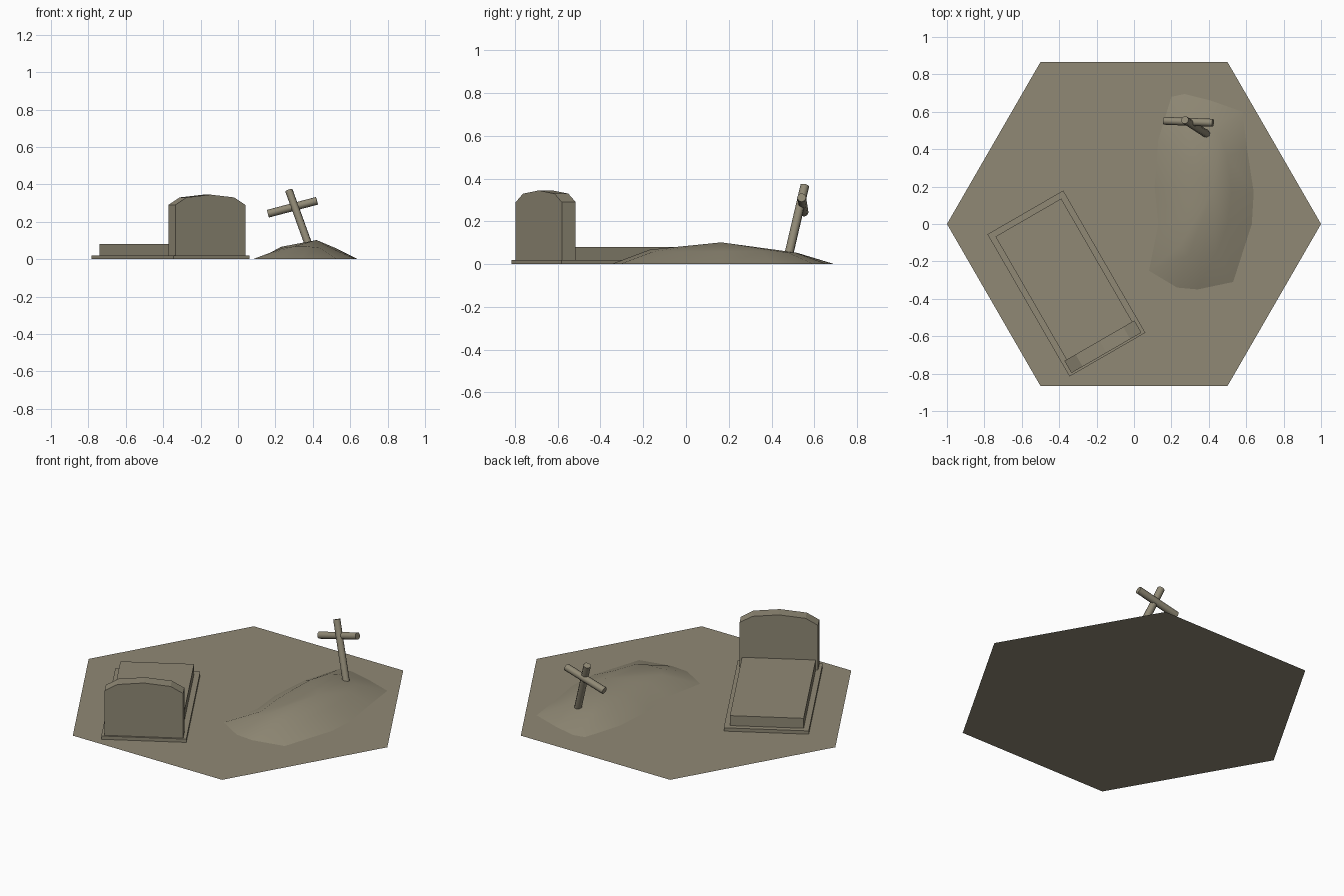
import bpy, bmesh, math
from mathutils import Vector, Matrix

if "Cube" in bpy.data.objects:
    bpy.data.objects.remove(bpy.data.objects["Cube"])

stone = bpy.data.materials.new("weathered grey brown")
stone.diffuse_color = (0.279, 0.250, 0.178, 1)
stone.use_nodes = True
stone.node_tree.nodes["Principled BSDF"].inputs["Base Color"].default_value = stone.diffuse_color


def make(name, bm, matrix=None):
    """Turn a bmesh into a named object with the shared material."""
    if matrix:
        bm.transform(matrix)
    mesh = bpy.data.meshes.new(name)
    bm.to_mesh(mesh)
    bm.free()
    mesh.materials.append(stone)
    ob = bpy.data.objects.new(name, mesh)
    bpy.context.collection.objects.link(ob)
    return ob


def smooth(ob, degrees):
    bpy.ops.object.select_all(action='DESELECT')
    ob.select_set(True)
    bpy.context.view_layer.objects.active = ob
    bpy.ops.object.shade_smooth_by_angle(angle=math.radians(degrees))


def prism(name, outline, offset, matrix):
    """Extrude a closed outline by an offset vector."""
    bm = bmesh.new()
    face = bm.faces.new([bm.verts.new(p) for p in outline])
    ext = bmesh.ops.extrude_face_region(bm, geom=[face], use_keep_orig=True)
    verts = [g for g in ext["geom"] if isinstance(g, bmesh.types.BMVert)]
    bmesh.ops.translate(bm, verts=verts, vec=offset)
    bmesh.ops.recalc_face_normals(bm, faces=bm.faces[:])
    return make(name, bm, matrix)


def slab(name, half_w, y0, y1, z0, z1, matrix):
    outline = [(-half_w, y0, z0), (half_w, y0, z0), (half_w, y1, z0), (-half_w, y1, z0)]
    return prism(name, outline, (0, 0, z1 - z0), matrix)


def stick(name, a, b, radius):
    """Eight-sided pole between two points."""
    a, b = Vector(a), Vector(b)
    bm = bmesh.new()
    bmesh.ops.create_cone(bm, cap_ends=True, segments=8, radius1=radius,
                          radius2=radius, depth=(b - a).length)
    turn = (b - a).to_track_quat('Z', 'Y').to_matrix().to_4x4()
    smooth(make(name, bm, Matrix.Translation((a + b) / 2) @ turn), 50)


# Hexagonal ground tile
bm = bmesh.new()
bmesh.ops.create_circle(bm, cap_ends=True, segments=6, radius=1)
for v in bm.verts:
    a = round(math.atan2(v.co.y, v.co.x) / math.radians(30))
    if a % 2:  # keep corners on the x axis
        bmesh.ops.rotate(bm, verts=bm.verts[:], cent=(0, 0, 0),
                         matrix=Matrix.Rotation(math.radians(30), 3, 'Z'))
        break
for f in bm.faces:
    if f.normal.z < 0:
        f.normal_flip()
make("ground_tile", bm)

# Stone grave, turned 30 degrees
grave = Matrix.Translation((-0.361, -0.319, 0)) @ Matrix.Rotation(math.radians(30), 4, 'Z')
slab("grave_plinth", 0.234, -0.438, 0.440, 0, 0.02, grave)
slab("grave_slab", 0.203, -0.36, 0.408, 0.02, 0.08, grave)
profile = [(-0.216, 0.02), (0.216, 0.02), (0.216, 0.29), (0.147, 0.33),
           (0, 0.345), (-0.147, 0.33), (-0.216, 0.29)]
prism("headstone", [(x, -0.427, z) for x, z in profile], (0, 0.075, 0), grave)

# Earth mound: outer rim, raised shoulder ring and a peak
rim = [(0.20, 0.68), (0.27, 0.695), (0.41, 0.66), (0.58, 0.60), (0.605, 0.40),
       (0.64, 0.17), (0.63, 0.0), (0.53, -0.31), (0.34, -0.35), (0.23, -0.34),
       (0.08, -0.25), (0.13, 0.0), (0.11, 0.20), (0.13, 0.45)]
shoulder = [(0.25, 0.50, 0.050), (0.30, 0.52, 0.053), (0.38, 0.51, 0.055),
            (0.46, 0.48, 0.053), (0.50, 0.36, 0.060), (0.52, 0.17, 0.060),
            (0.50, 0.0, 0.058), (0.44, -0.15, 0.060), (0.37, -0.17, 0.068),
            (0.29, -0.17, 0.066), (0.24, -0.12, 0.060), (0.23, 0.02, 0.066),
            (0.22, 0.20, 0.060), (0.22, 0.38, 0.055)]
bm = bmesh.new()
outer = [bm.verts.new((x, y, 0)) for x, y in rim]
inner = [bm.verts.new(p) for p in shoulder]
peak = bm.verts.new((0.42, 0.165, 0.102))
n = len(rim)
for i in range(n):
    j = (i + 1) % n
    bm.faces.new((outer[j], outer[i], inner[i], inner[j]))
    bm.faces.new((inner[j], inner[i], peak))
bm.normal_update()
for f in bm.faces:
    if f.normal.z < 0:
        f.normal_flip()
smooth(make("earth_mound", bm), 40)

# Leaning wooden cross
stick("cross_post", (0.398, 0.475, 0.02), (0.272, 0.556, 0.368), 0.021)
stick("cross_bar", (0.16, 0.552, 0.243), (0.422, 0.541, 0.312), 0.021)
